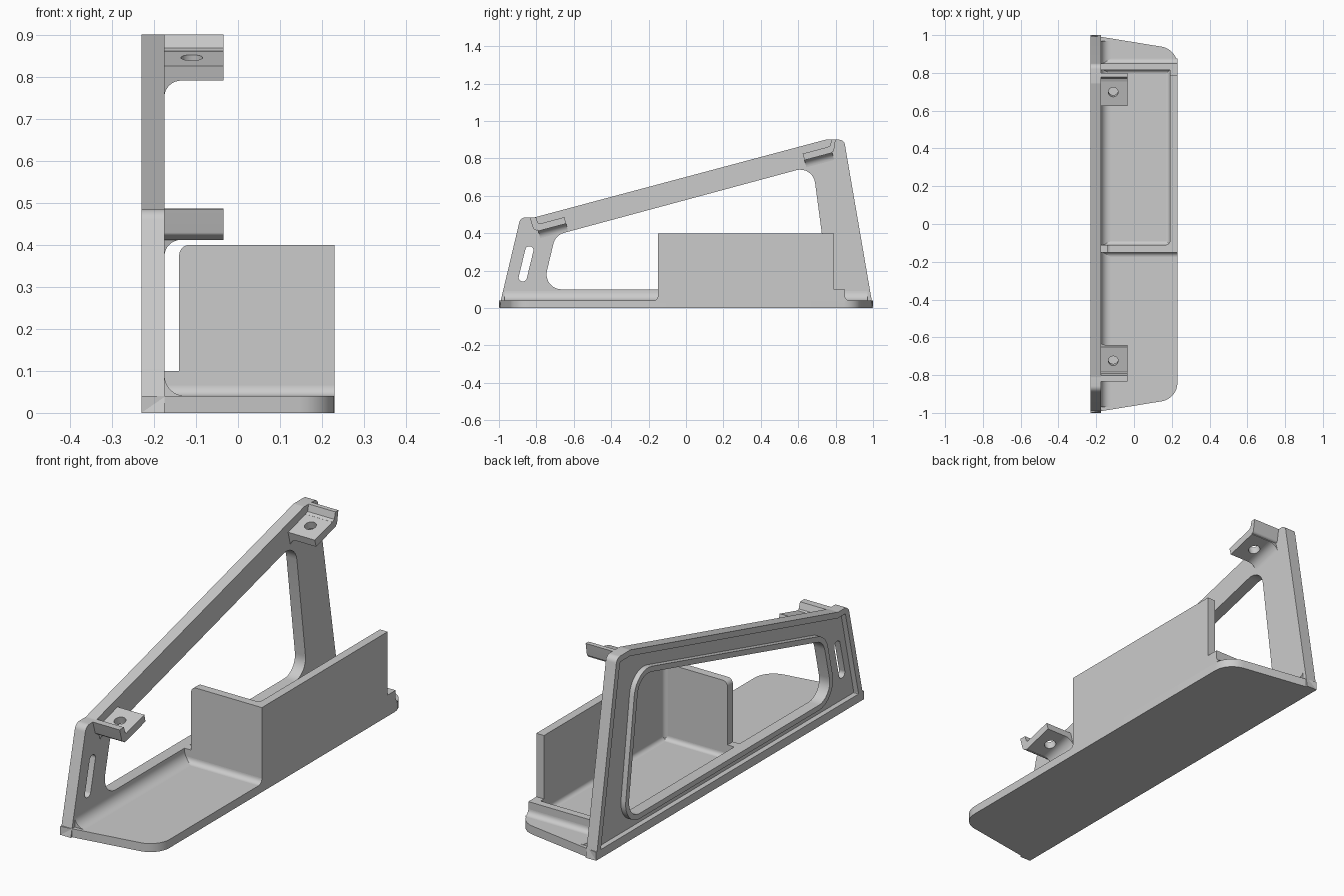
import bpy, bmesh, math
from mathutils import Vector, Matrix

if "Cube" in bpy.data.objects:
    bpy.data.objects.remove(bpy.data.objects["Cube"])

grey = bpy.data.materials.new("plain grey")
grey.use_nodes = True
grey.diffuse_color = (0.6, 0.6, 0.6, 1)
grey.node_tree.nodes["Principled BSDF"].inputs["Base Color"].default_value = (0.6, 0.6, 0.6, 1)

X, Y, Z = Vector((1, 0, 0)), Vector((0, 1, 0)), Vector((0, 0, 1))


def rounded(points, steps=8):
    """Outline from (a, b) or (a, b, radius) corners."""
    out = []
    for i, p in enumerate(points):
        q = Vector((p[0], p[1], 0))
        if len(p) < 3:
            out.append(q)
            continue
        before, after = points[i - 1], points[(i + 1) % len(points)]
        d1 = (Vector((before[0], before[1], 0)) - q).normalized()
        d2 = (Vector((after[0], after[1], 0)) - q).normalized()
        half = d1.angle(d2) / 2
        r = p[2]
        centre = q + (d1 + d2).normalized() * r / math.sin(half)
        start = (q + d1 * r / math.tan(half) - centre).normalized()
        end = (q + d2 * r / math.tan(half) - centre).normalized()
        out += [centre + start.slerp(end, k / steps) * r for k in range(steps + 1)]
    return out


def inset(points, d):
    """Move a counter-clockwise outline inward by d (outward if negative)."""
    out = []
    for i, p in enumerate(points):
        a, b = points[i - 1], points[(i + 1) % len(points)]
        n1 = Vector((a[1] - p[1], p[0] - a[0])).normalized()
        n2 = Vector((p[1] - b[1], b[0] - p[0])).normalized()
        m = (n1 + n2) * d / (1 + n1.dot(n2))
        r = max(p[2] - d, 0.008) if len(p) > 2 else 0.015
        out.append((p[0] + m.x, p[1] + m.y, r))
    return out


def circle(r, n=24):
    return [(r * math.cos(math.tau * k / n), r * math.sin(math.tau * k / n)) for k in range(n)]


def cove(r, n=8):
    """Concave fillet section with its corner at the origin."""
    arc = [math.pi / 2 * k / n for k in range(n + 1)]
    return [(0, 0)] + [(r - r * math.sin(a), r - r * math.cos(a)) for a in arc]


def prism(name, loops, a, b, centre, depth):
    """Solid with outline and holes in the a-b plane, extruded both ways."""
    curve = bpy.data.curves.new(name, "CURVE")
    curve.dimensions = "2D"
    curve.fill_mode = "BOTH"
    curve.extrude = depth / 2
    for loop in loops:
        pts = rounded(loop)
        s = curve.splines.new("POLY")
        s.points.add(len(pts) - 1)
        for sp, p in zip(s.points, pts):
            sp.co = (p.x, p.y, 0, 1)
        s.use_cyclic_u = True
    ob = bpy.data.objects.new(name, curve)
    bpy.context.collection.objects.link(ob)
    bpy.ops.object.select_all(action="DESELECT")
    ob.select_set(True)
    bpy.context.view_layer.objects.active = ob
    bpy.ops.object.convert(target="MESH")
    ob = bpy.context.view_layer.objects.active
    ob.name = name
    n = a.cross(b)
    m = Matrix((a, b, n)).transposed().to_4x4()
    m.translation = Vector(centre)
    bm = bmesh.new()
    bm.from_mesh(ob.data)
    bmesh.ops.remove_doubles(bm, verts=bm.verts, dist=1e-5)
    bm.transform(m)
    bmesh.ops.recalc_face_normals(bm, faces=bm.faces)
    bm.to_mesh(ob.data)
    bm.free()
    ob.data.materials.clear()
    ob.data.materials.append(grey)
    bpy.ops.object.shade_smooth_by_angle(angle=math.radians(30))


def along_x(name, loops, x0, x1):
    prism(name, loops, Y, Z, ((x0 + x1) / 2, 0, 0), x1 - x0)


# Side frame: thin web, raised rims round the edge and the opening
edge = [(-1, 0), (1, 0), (0.845, 0.9, 0.03), (0.745, 0.9, 0.03),
        (-0.81, 0.485, 0.03), (-0.885, 0.485, 0.035)]
opening = [(-0.767, 0.1, 0.08), (0.766, 0.1, 0.08), (0.678, 0.761, 0.08), (-0.698, 0.39, 0.08)]
slot = [(-0.9, 0.143, 0.02), (-0.855, 0.143, 0.02), (-0.81, 0.33, 0.02), (-0.855, 0.33, 0.02)]
along_x("frame_web", [edge, opening, slot], -0.205, -0.175)
along_x("frame_outer_rim", [edge, inset(edge, 0.028)], -0.23, -0.205)
along_x("frame_opening_rim", [inset(opening, -0.025), opening], -0.23, -0.205)

# Base plate with rounded outer corners
base = [(-0.23, -1), (0.23, -0.925, 0.1), (0.23, 0.925, 0.1), (-0.23, 1)]
prism("base_plate", [base], X, Y, (0, 0, 0.02), 0.04)
prism("base_fillet", [cove(0.05)], X, Z, (-0.175, 0, 0.04), 1.94)

# Holder: tall side wall, front wall and low back lip
along_x("holder_side_wall", [[(-0.15, 0.03), (0.85, 0.03), (0.85, 0.1), (0.79, 0.1),
                              (0.79, 0.4), (-0.15, 0.4)]], 0.19, 0.23)
front = [(-0.18, 0.03), (0.23, 0.03), (0.23, 0.4), (-0.14, 0.4, 0.025),
         (-0.14, 0.1), (-0.18, 0.1)]
prism("holder_front_wall", [front], X, Z, (0, -0.13, 0), 0.04)
along_x("holder_back_lip", [[(0.815, 0.03), (0.85, 0.03), (0.85, 0.1), (0.815, 0.1)]], -0.18, 0.23)

# Fillets where the holder meets the base
for name, y, side, r in (("front_wall_outer_fillet", -0.15, -1, 0.025),
                         ("front_wall_inner_fillet", -0.11, 1, 0.02),
                         ("back_lip_inner_fillet", 0.815, -1, 0.02),
                         ("back_lip_outer_fillet", 0.85, 1, 0.025)):
    prism(name, [cove(r)], Y * side, Z, (0.025, y, 0.04), 0.41)
prism("side_wall_inner_fillet", [cove(0.02)], -X, Z, (0.19, 0.35, 0.04), 0.93)
prism("holder_front_corner_fillet", [cove(0.02)], -X, Y, (0.19, -0.11, 0.21), 0.38)

# Two sloped mounting tabs with a hole, an end lip and a blend below
slope = math.atan2(0.415, 1.555)
run = Vector((0, math.cos(slope), math.sin(slope)))
up = X.cross(run)
tabs = (("front", (-0.105, -0.72, 0.449),
         [(-0.835, 0.485), (-0.817, 0.425, 0.012), (-0.795, 0.411), (-0.78, 0.45), (-0.792, 0.455),
          (-0.802, 0.485)]),
        ("back", (-0.105, 0.703, 0.828),
         [(0.762, 0.826), (0.79, 0.838, 0.012), (0.8, 0.9), (0.778, 0.9), (0.77, 0.868), (0.755, 0.861)]))
plate = [(-0.075, -0.077), (0.07, -0.077), (0.07, 0.077), (-0.075, 0.077)]
for end, centre, lip in tabs:
    hole = [(h[0] - 0.005, h[1]) for h in circle(0.026)]
    prism(end + "_tab_plate", [plate, hole], X, run, centre, 0.036)
    along_x(end + "_tab_lip", [lip], -0.18, -0.035)
    corner = Vector(centre) - up * 0.018
    corner.x = -0.175
    prism(end + "_tab_fillet", [cove(0.04)], X, -up, corner, 0.154)
